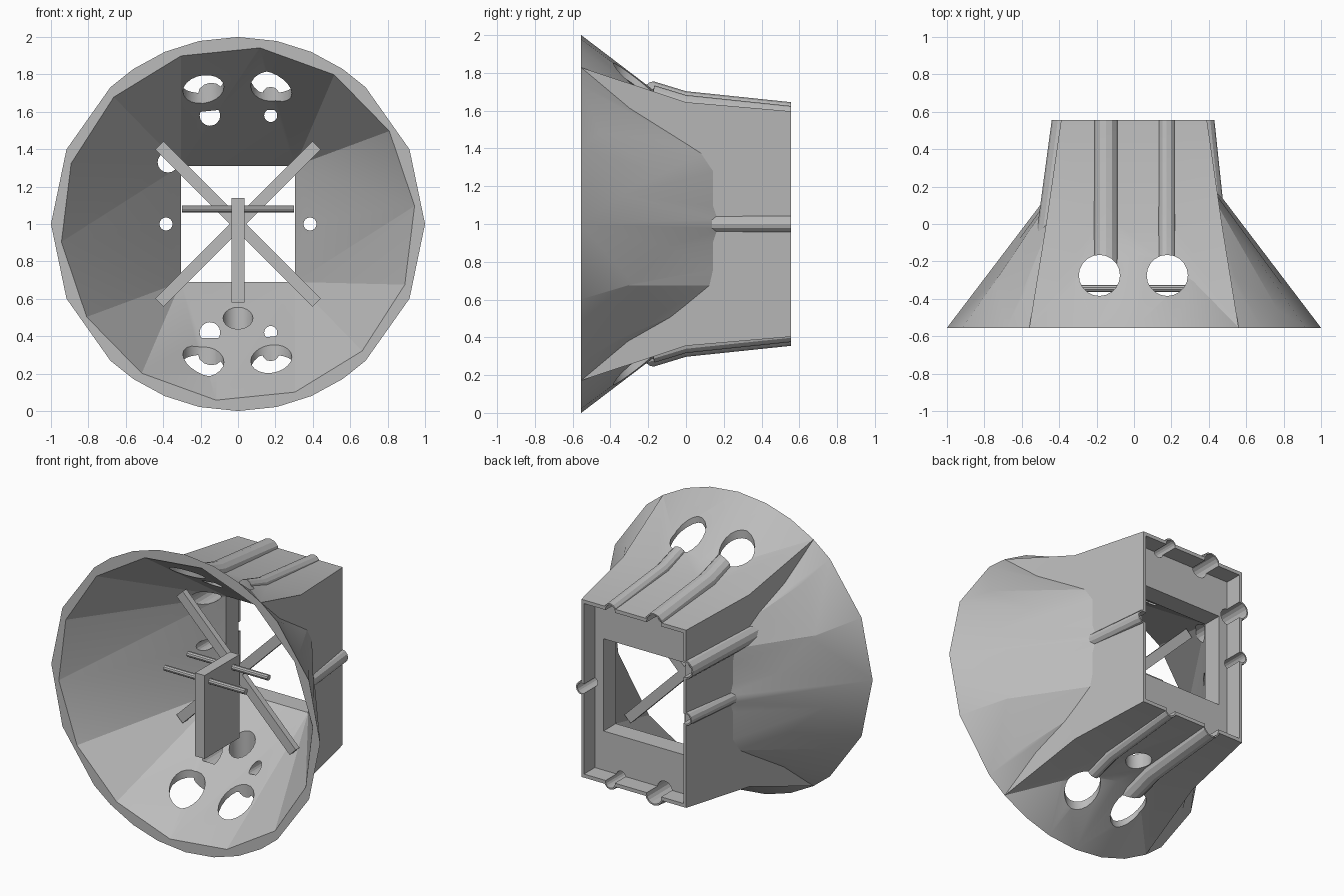
import bpy, bmesh, math
from mathutils import Vector

cube = bpy.data.objects.get("Cube")
if cube:
    bpy.data.objects.remove(cube, do_unlink=True)

MID = 1.0                      # height of the funnel axis
FRONT, BACK = -0.555, 0.555

grey = bpy.data.materials.new("plain_grey")
grey.use_nodes = True
colour = (0.5, 0.5, 0.5, 1)
grey.diffuse_color = colour
grey.node_tree.nodes["Principled BSDF"].inputs["Base Color"].default_value = colour


def hull(name, points):
    """Convex solid around points given relative to the funnel axis."""
    bm = bmesh.new()
    for p in points:
        bm.verts.new(Vector(p) + Vector((0, 0, MID)))
    res = bmesh.ops.convex_hull(bm, input=bm.verts)
    loose = [g for g in set(res["geom_interior"] + res["geom_unused"])
             if isinstance(g, bmesh.types.BMVert)]
    bmesh.ops.delete(bm, geom=loose, context='VERTS')
    bmesh.ops.dissolve_limit(bm, angle_limit=0.005, verts=bm.verts, edges=bm.edges)
    bmesh.ops.recalc_face_normals(bm, faces=bm.faces)
    mesh = bpy.data.meshes.new(name)
    bm.to_mesh(mesh)
    bm.free()
    mesh.materials.append(grey)
    ob = bpy.data.objects.new(name, mesh)
    bpy.context.collection.objects.link(ob)
    return ob


def ring(radius, y, sides, x=0, z=0, turn=0):
    angles = [turn + 2 * math.pi * i / sides for i in range(sides)]
    return [(x + radius * math.cos(a), y, z + radius * math.sin(a)) for a in angles]


def rect(hx, hz, y):
    return [(sx * hx, y, sz * hz) for sx in (-1, 1) for sz in (-1, 1)]


def disc(radius, x, y, z, sides=20):
    angles = [2 * math.pi * i / sides for i in range(sides)]
    return [(x + radius * math.cos(a), y + radius * math.sin(a), z) for a in angles]


def combine(target, tool, operation):
    mod = target.modifiers.new(tool.name, 'BOOLEAN')
    mod.operation = operation
    mod.solver = 'EXACT'
    mod.object = tool
    bpy.context.view_layer.objects.active = target
    bpy.ops.object.modifier_apply(modifier=mod.name)
    bpy.data.objects.remove(tool, do_unlink=True)


# Outer shell: funnel, coarse at the sides and finer above and below
def cone(y):
    r = 1 - 0.76 * (y - FRONT)
    quarter = [math.radians(d) for d in (0, 23.5, 47, 56, 67, 78, 90)]
    return [(sx * r * math.cos(a), y, sz * r * math.sin(a))
            for a in quarter for sx in (-1, 1) for sz in (-1, 1)
            if (a > 0 or sz > 0) and (a < 1.57 or sx > 0)]


lead = FRONT - 0.05
shell = hull("funnel_shell", cone(lead) + cone(0.5))

# Rectangular duct, its roof and floor bending outwards towards the front
waist = rect(0.47, 0.645, 0)
combine(shell, hull("rear_duct", waist + rect(0.39, 0.597, BACK)), 'UNION')
combine(shell, hull("front_duct", rect(0.568, 0.845, lead) + waist), 'UNION')

# Thin wall around the cavity where it nears the outside
turn = math.radians(5.8)
lining = hull("lining", ring(0.96, FRONT + 0.01, 14, turn=turn) + rect(0.32, 0.325, 0.32))
combine(shell, lining, 'UNION')

# Cable channels: raised ribs outside, straight bores inside (x, z, bore)
channels = [(x, s * 0.58, r) for s in (1, -1) for x, r in ((-0.15, 0.055), (0.175, 0.035))]
channels += [(-0.385, 0, 0.035), (0.385, 0, 0.035), (-0.375, 0.33, 0.055)]
for x, z, r in channels:
    wall = r + 0.01
    if abs(z) > 0.5:
        s = math.copysign(1, z)
        path = [(BACK, x, z), (0, x, s * 0.638), (-0.22, x, s * 0.705)]
    elif z:
        path = [(BACK, x, z), (-0.15, -0.47, 0.38)]
    else:
        path = [(BACK, x, z), (0.13, math.copysign(0.43, x), 0)]
    for a, b in zip(path, path[1:]):
        rib = hull("rib", ring(wall, a[0], 12, *a[1:]) + ring(wall, b[0], 12, *b[1:]))
        combine(shell, rib, 'UNION')

# Trim the front flat
combine(shell, hull("trim", rect(2, 2, FRONT) + rect(2, 2, FRONT - 1)), 'DIFFERENCE')

# Faceted cavity narrowing to a square window, and the shallow back recess
cavity = hull("cavity", ring(0.953, FRONT - 0.006, 14, turn=turn) + rect(0.305, 0.31, 0.31))
combine(shell, cavity, 'DIFFERENCE')
combine(shell, hull("window", rect(0.305, 0.31, 0.29) + rect(0.305, 0.31, 0.7)), 'DIFFERENCE')
combine(shell, hull("recess", rect(0.37, 0.573, 0.44) + rect(0.37, 0.573, 0.7)), 'DIFFERENCE')
for x, z, r in channels:
    bore = hull("bore", ring(r, -0.1, 16, x, z) + ring(r, 0.7, 16, x, z))
    combine(shell, bore, 'DIFFERENCE')

# Round openings through the roof and floor, plus one drain in the floor
for x in (-0.185, 0.178):
    hole = hull("hole", disc(0.11, x, -0.275, -1.2) + disc(0.11, x, -0.275, 1.2))
    combine(shell, hole, 'DIFFERENCE')
combine(shell, hull("drain", disc(0.08, 0, 0.045, -1.2) + disc(0.08, 0, 0.045, -0.2)), 'DIFFERENCE')

# Crossed braces
for name, side in (("brace_rising", 1), ("brace_falling", -1)):
    along = Vector((side, 0, 1)).normalized() * 0.595
    across = Vector((1, 0, -side)).normalized() * 0.032
    hull(name, [a * along + b * across + Vector((0, y, 0))
                for a in (-1, 1) for b in (-1, 1) for y in (-0.02, 0.02)])

# Upright centre plate
hull("centre_plate", [(x, y, z) for x in (-0.035, 0.035) for y in (-0.405, -0.035) for z in (-0.42, 0.14)])

# Cross rods through the plate
for name, y in (("front_rod", -0.345), ("rear_rod", -0.1)):
    hull(name, [(x, y + 0.019 * math.cos(a), 0.08 + 0.019 * math.sin(a))
                for x in (-0.3, 0.3) for a in [math.pi * i / 5 for i in range(10)]])

# Soften the shallow facets of the funnel
bpy.ops.object.select_all(action='DESELECT')
shell.select_set(True)
bpy.context.view_layer.objects.active = shell
bpy.ops.object.shade_smooth_by_angle(angle=math.radians(22))
